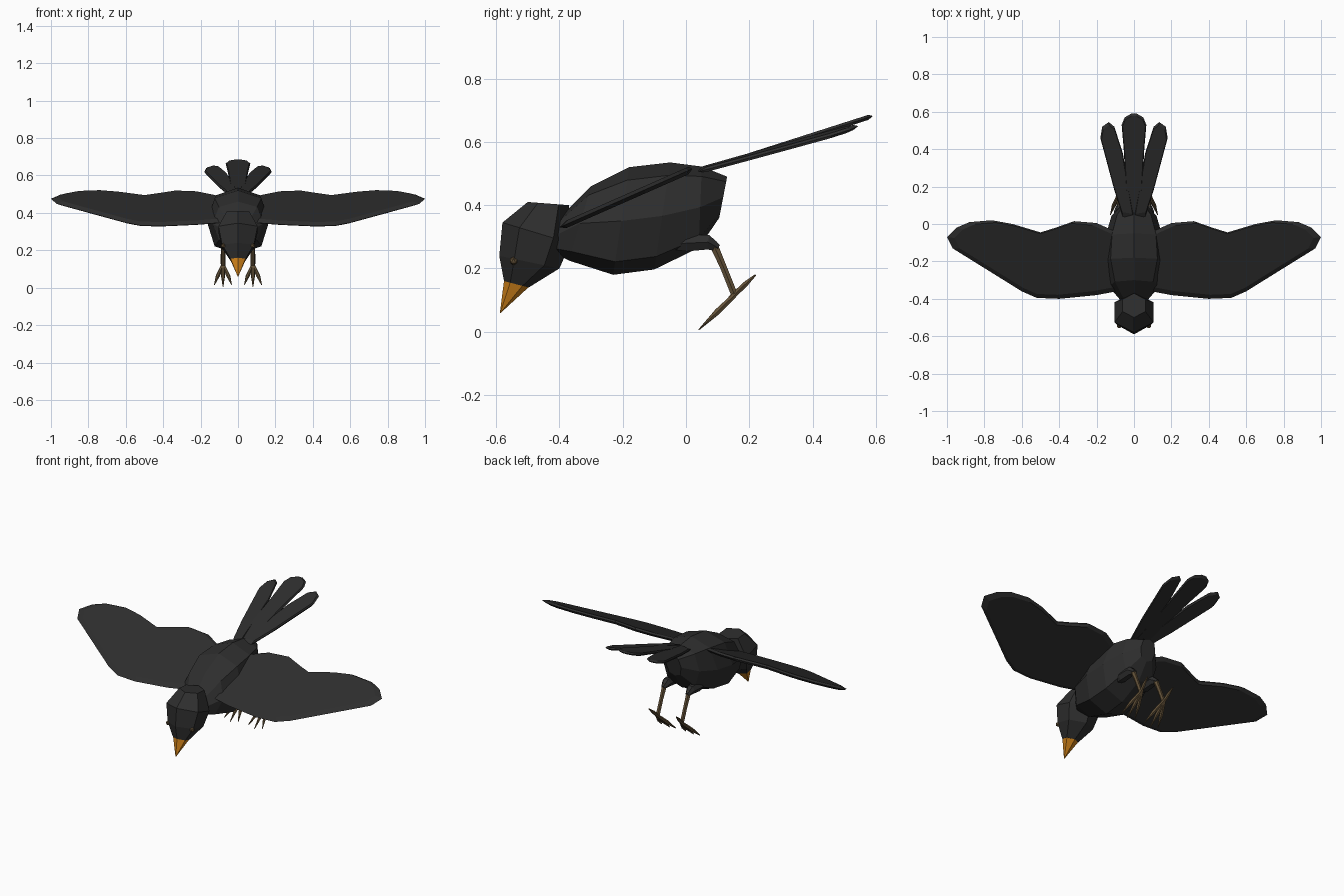
import bpy, bmesh, math
from mathutils import Vector

cube = bpy.data.objects.get("Cube")
if cube:
    bpy.data.objects.remove(cube)


def material(name, colour):
    m = bpy.data.materials.new(name)
    m.use_nodes = True
    m.diffuse_color = (*colour, 1)
    m.node_tree.nodes["Principled BSDF"].inputs["Base Color"].default_value = (*colour, 1)
    return m


BLACK = material("black feathers", (0.027, 0.027, 0.027))
ORANGE = material("orange beak", (0.62, 0.22, 0.01))
BROWN = material("brown legs", (0.12, 0.08, 0.038))


def finish(bm, name, mat):
    bmesh.ops.recalc_face_normals(bm, faces=bm.faces)
    mesh = bpy.data.meshes.new(name)
    bm.to_mesh(mesh)
    bm.free()
    mesh.materials.append(mat)
    obj = bpy.data.objects.new(name, mesh)
    bpy.context.collection.objects.link(obj)
    return obj


def loft(name, rings, mat):
    """Skin a list of equal-length rings and cap both ends."""
    bm = bmesh.new()
    loops = [[bm.verts.new(p) for p in ring] for ring in rings]
    n = len(loops[0])
    for a, b in zip(loops, loops[1:]):
        for i in range(n):
            j = (i + 1) % n
            bm.faces.new((a[i], a[j], b[j], b[i]))
    bm.faces.new(loops[0][::-1])
    bm.faces.new(loops[-1])
    return finish(bm, name, mat)


def section(y1, z1, y2, z2, width, sides, power=1.0):
    """Symmetric ring between two points on the centre plane."""
    a, b = Vector((0, y1, z1)), Vector((0, y2, z2))
    mid, half = (a + b) / 2, (a - b) / 2
    ring = []
    for i in range(sides):
        t = 2 * math.pi * i / sides
        c, s = math.cos(t), math.sin(t)
        c = math.copysign(abs(c) ** power, c)
        s = math.copysign(abs(s) ** power, s)
        ring.append(mid + half * c + Vector((width * s, 0, 0)))
    return ring


def spindle(name, points, radii, mat, sides=6):
    """Tapered limb through a few points."""
    pts = [Vector(p) for p in points]
    rings = []
    for i, p in enumerate(pts):
        d = (pts[min(i + 1, len(pts) - 1)] - pts[max(i - 1, 0)]).normalized()
        u = Vector((1, 0, 0))
        u = (u - d * u.dot(d)).normalized()
        v = d.cross(u)
        rings.append([p + radii[i] * (u * math.cos(t) + v * math.sin(t))
                      for t in (2 * math.pi * k / sides for k in range(sides))])
    return loft(name, rings, mat)


def feather(name, outline, height, thick, side=1):
    """Thin plate with a sharp rim, lying on a sloped surface."""
    n = len(outline)
    cx, cy = sum(p[0] for p in outline) / n, sum(p[1] for p in outline) / n
    rings = []
    for scale, dz in ((0.92, -thick), (1, 0), (0.92, thick)):
        ring = []
        for x, y in outline:
            px, py = cx + (x - cx) * scale, cy + (y - cy) * scale
            ring.append((side * px, py, height(px, py) + dz))
        rings.append(ring)
    return loft(name, rings, BLACK)


# Body and head
loft("body", [section(*r, 8, 0.8) for r in (
    (-0.40, 0.36, -0.42, 0.25, 0.07),
    (-0.30, 0.46, -0.37, 0.225, 0.135),
    (-0.18, 0.52, -0.23, 0.18, 0.165),
    (-0.05, 0.535, -0.10, 0.197, 0.155),
    (0.05, 0.522, 0.04, 0.265, 0.12),
    (0.13, 0.49, 0.105, 0.36, 0.05))], BLACK)

loft("head", [section(*r, 6) for r in (
    (-0.575, 0.16, -0.497, 0.14, 0.047),
    (-0.59, 0.24, -0.40, 0.20, 0.098),
    (-0.58, 0.345, -0.365, 0.28, 0.121),
    (-0.50, 0.41, -0.37, 0.40, 0.07))], BLACK)

loft("beak", [section(*r, 6) for r in (
    (-0.575, 0.161, -0.497, 0.141, 0.046),
    (-0.588, 0.06, -0.585, 0.06, 0.002))], ORANGE)

wing = [(0.04, -0.35), (0.2, -0.38), (0.4, -0.4), (0.52, -0.395), (0.6, -0.36),
        (0.97, -0.13), (1.0, -0.07), (0.95, -0.02), (0.88, 0.01), (0.76, 0.02),
        (0.65, 0.0), (0.5, -0.045), (0.42, -0.02), (0.32, 0.015), (0.2, 0.005),
        (0.1, -0.04), (0.04, -0.08)]
outer_tail = [(0.0, 0.03), (0.06, 0.04), (0.105, 0.18), (0.18, 0.46), (0.17, 0.52),
              (0.135, 0.545), (0.105, 0.52), (0.06, 0.38)]

for side, label in ((1, "left"), (-1, "right")):
    feather(label + "_wing", wing, lambda x, y: 0.506 + 0.44 * y, 0.012, side)
    feather(label + "_tail_feather", outer_tail,
            lambda x, y: 0.5 + 0.3 * y - 0.1 * x, 0.008, side)

    # Eye
    bm = bmesh.new()
    bmesh.ops.create_icosphere(bm, subdivisions=1, radius=0.014)
    bmesh.ops.translate(bm, verts=bm.verts, vec=(side * 0.079, -0.545, 0.224))
    finish(bm, label + "_eye", BROWN)

    # Leg and foot
    x = side * 0.08
    spindle(label + "_thigh", [(x, -0.07, 0.27), (x, 0.0, 0.28), (x, 0.07, 0.283),
                               (x, 0.102, 0.265)], [0.008, 0.03, 0.027, 0.012], BLACK)
    spindle(label + "_shank", [(x, 0.085, 0.28), (x, 0.118, 0.205), (x, 0.152, 0.12)],
            [0.015, 0.012, 0.012], BROWN)
    for k, toe in enumerate(("inner", "middle", "outer")):
        dx = side * (k - 1) * 0.046
        end = 0.04 if k == 1 else 0.05
        spindle(f"{label}_{toe}_toe", [(x, 0.165, 0.127), (x + dx * 0.6, 0.10, 0.064),
                                       (x + dx, end, end - 0.034)],
                [0.008, 0.011, 0.002], BROWN)
    spindle(label + "_back_toe", [(x, 0.14, 0.105), (x + side * 0.005, 0.185, 0.148),
                                  (x + side * 0.01, 0.22, 0.18)],
            [0.009, 0.010, 0.003], BROWN)

# Central tail feather
half = [(0.035, 0.03), (0.055, 0.4), (0.066, 0.53), (0.05, 0.57), (0.015, 0.59)]
feather("middle_tail_feather", half + [(-x, y) for x, y in reversed(half)],
        lambda x, y: 0.493 + 0.32 * y, 0.008)
